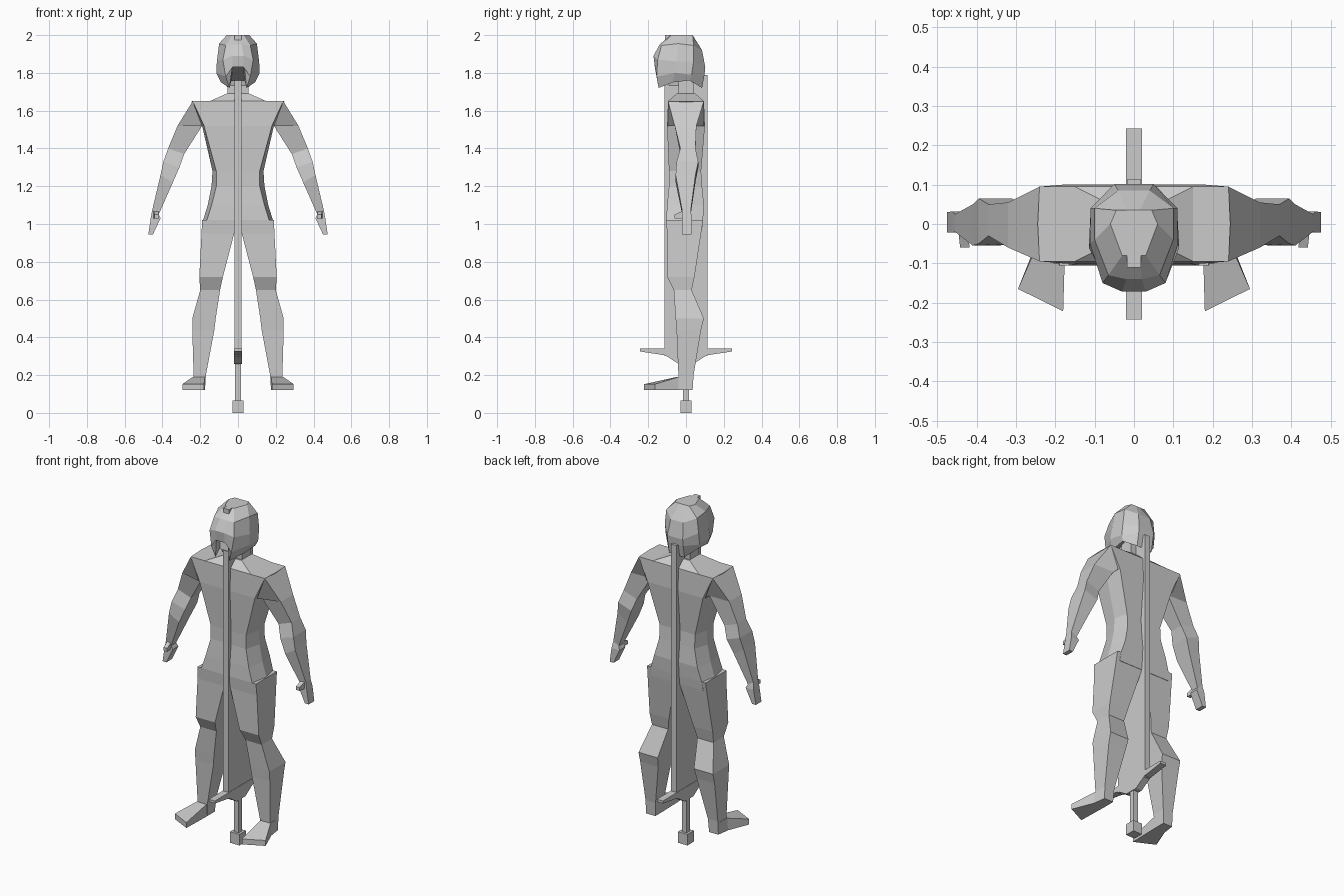
import bpy, bmesh

grey = bpy.data.materials.new("stone grey")
grey.diffuse_color = (0.6, 0.6, 0.6, 1)


def loft(name, rings):
    """Skin a stack of closed rings and cap both ends."""
    bm = bmesh.new()
    rows = [[bm.verts.new(p) for p in r] for r in rings]
    n = len(rows[0])
    for a, b in zip(rows, rows[1:]):
        for i in range(n):
            j = (i + 1) % n
            bm.faces.new((a[i], a[j], b[j], b[i]))
    bm.faces.new(rows[0])
    bm.faces.new(rows[-1])
    bmesh.ops.recalc_face_normals(bm, faces=bm.faces)
    me = bpy.data.meshes.new(name)
    bm.to_mesh(me)
    bm.free()
    me.materials.append(grey)
    ob = bpy.data.objects.new(name, me)
    bpy.context.collection.objects.link(ob)
    return ob


def rect(x0, x1, y0, y1, z):
    return [(x0, y0, z), (x1, y0, z), (x1, y1, z), (x0, y1, z)]


def box(name, x0, x1, y0, y1, z0, z1):
    return loft(name, [rect(x0, x1, y0, y1, z0), rect(x0, x1, y0, y1, z1)])


def mirrored(name, rings):
    for side, s in (("right", 1), ("left", -1)):
        loft(f"{side}_{name}", [[(s * x, y, z) for x, y, z in r] for r in rings])


# Torso: six-sided rings (corner half-width, side half-width, front, back, height)
def hexring(a, x, f, b, z):
    return [(-a, f, z), (a, f, z), (x, 0, z), (a, b, z), (-a, b, z), (-x, 0, z)]


loft("torso", [hexring(*r) for r in (
    (.17, .19, -.10, .085, .97), (.165, .185, -.105, .09, 1.02),
    (.14, .16, -.10, .095, 1.10), (.115, .14, -.09, .085, 1.20),
    (.115, .135, -.09, .08, 1.28), (.18, .19, -.10, .10, 1.52),
    (.24, .245, -.095, .095, 1.65))])
loft("collar", [rect(-.15, .15, -.095, .095, 1.65), rect(-.06, .06, -.05, .05, 1.69)])
box("neck", -.055, .055, -.04, .04, 1.66, 1.80)

# Arms: (inner x, inner z, outer x, outer z, front, back)
arm = ((.19, 1.52, .24, 1.65, -.095, .095), (.19, 1.52, .32, 1.52, -.06, .055),
       (.285, 1.37, .37, 1.40, -.03, .05), (.31, 1.30, .395, 1.33, -.05, .065),
       (.345, 1.22, .41, 1.26, -.055, .05), (.42, 1.05, .455, 1.07, -.02, .025),
       (.41, 1.03, .462, 1.03, -.022, .032), (.45, .945, .475, .945, -.022, .03))
mirrored("arm", [[(xi, f, zi), (xo, f, zo), (xo, b, zo), (xi, b, zi)]
                 for xi, zi, xo, zo, f, b in arm])
mirrored("thumb", [[(x - .012, y, z - h), (x + .012, y, z - h), (x + .012, y, z + h), (x - .012, y, z + h)]
                   for x, y, z, h in ((.435, -.015, 1.05, .02), (.43, -.06, 1.04, .01))])

# Legs: (inner x, outer x, front, back, height)
mirrored("leg", [rect(*r) for r in (
    (.005, .19, -.105, .09, 1.02), (.02, .193, -.10, .08, .95),
    (.08, .205, -.10, .045, .72), (.095, .20, -.065, .03, .65),
    (.118, .242, -.055, .095, .50), (.125, .242, -.05, .08, .44),
    (.17, .235, -.04, .04, .20), (.175, .235, -.035, .035, .12))])
mirrored("foot", [
    [(.175, .035, .12), (.235, .03, .12), (.235, .03, .19), (.175, .035, .19)],
    [(.175, -.05, .12), (.245, -.04, .12), (.24, -.04, .19), (.175, -.05, .19)],
    [(.18, -.222, .12), (.295, -.165, .12), (.295, -.165, .152), (.18, -.222, .152)]])

# Helmet: right half of each ring from front to back, notched at the face
def helmet_ring(half):
    return half + [(-x, y, z) for x, y, z in reversed(half)]


loft("helmet", [helmet_ring(h) for h in (
    [(.015, -.08, 2), (.03, -.08, 2), (.06, 0, 2), (.045, .035, 2), (.015, .035, 2)],
    [(.02, -.14, 1.95), (.065, -.13, 1.945), (.10, -.04, 1.955), (.10, .04, 1.945), (.04, .085, 1.92)],
    [(.03, -.172, 1.89), (.08, -.15, 1.87), (.112, -.05, 1.86), (.11, .04, 1.86), (.05, .102, 1.83)],
    [(.03, -.165, 1.83), (.065, -.155, 1.78), (.115, -.06, 1.80), (.11, .03, 1.79), (.05, .098, 1.79)],
    [(.035, -.15, 1.83), (.045, -.145, 1.72), (.09, -.07, 1.75), (.095, .02, 1.76), (.05, .085, 1.72)],
    [(.03, -.12, 1.83), (.035, -.12, 1.76), (.07, -.06, 1.79), (.07, .02, 1.79), (.04, .06, 1.77)])])
box("crest_stud", -.018, .018, -.11, -.08, 1.955, 2.0)
loft("face", [rect(-.04, .04, -.09, .02, 1.73), rect(-.06, .06, -.12, .03, 1.84)])

# Sword: blade runs upward, guard and grip below
box("blade", -.018, .018, -.113, .113, .30, 1.79)
guard = ((-.243, .325, .34), (-.11, .305, .34), (-.04, .26, .34),
         (.04, .26, .34), (.11, .305, .34), (.243, .325, .34))
loft("guard", [[(-.02, y, a), (.02, y, a), (.02, y, b), (-.02, y, b)] for y, a, b in guard])
box("grip", -.016, .016, -.016, .016, .05, .28)
box("pommel", -.03, .03, -.03, .03, 0, .065)
